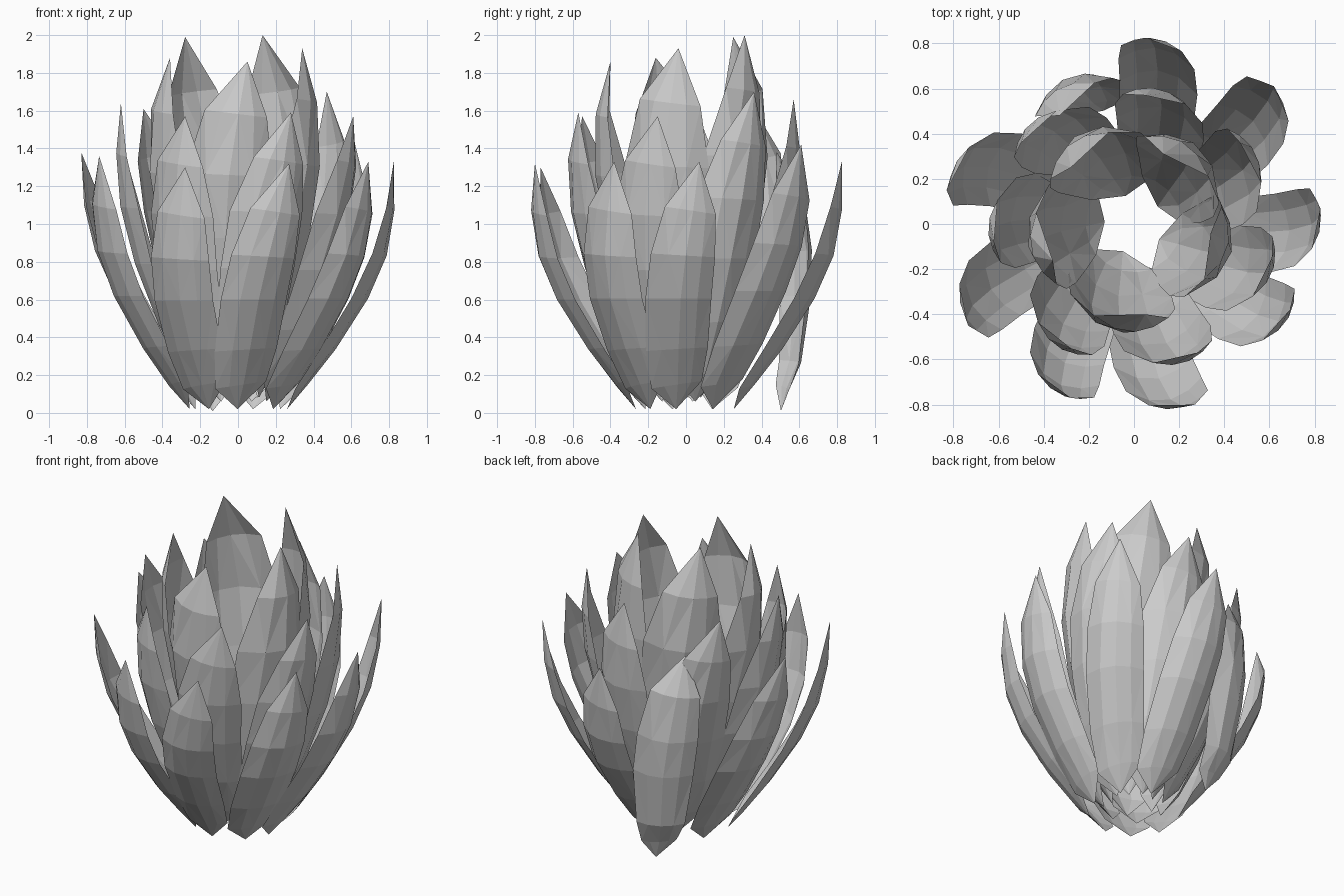
import bpy
from math import sin, cos, atan2, radians, hypot, pi

# Spine profiles: (radius, height, half width), base to tip
PROFILES = {
    "outer": [(.265, .02, 0), (.37, .15, .135), (.515, .34, .165), (.685, .61, .175),
              (.785, .84, .17), (.83, 1.08, .135), (.835, 1.34, 0)],
    "middle": [(.18, .06, 0), (.28, .20, .135), (.415, .46, .18), (.54, .78, .20),
               (.62, 1.08, .20), (.65, 1.36, .14), (.635, 1.62, 0)],
    "inner": [(.13, .08, 0), (.21, .26, .14), (.315, .60, .20), (.40, .97, .235),
              (.455, 1.32, .235), (.445, 1.66, .165), (.37, 1.95, 0)],
    "loose": [(.52, .01, 0), (.56, .13, .11), (.63, .27, .15), (.69, .62, .185),
              (.705, .86, .185), (.68, 1.15, .15), (.58, 1.38, 0)],
}

# Each leaf: centre angle in degrees, tip x, y, z
LEAVES = {
    "outer": [(0, .825, .07, 1.33), (-34, .69, -.38, 1.33), (-79, .27, -.80, 1.32),
              (-114, -.28, -.77, 1.30), (-153, -.735, -.45, 1.36), (160, -.83, .15, 1.38),
              (84, .05, .825, 1.33), (44, .62, .61, 1.42)],
    "loose": [(114, -.33, .48, 1.38)],
    "middle": [(-22, .61, -.15, 1.57), (-74, .28, -.57, 1.59), (-124, -.28, -.55, 1.57),
               (180, -.62, -.08, 1.64), (131, -.50, .36, 1.61), (78, .05, .57, 1.66),
               (27, .47, .36, 1.70)],
    "inner": [(118, -.28, .25, 1.99), (48, .13, .31, 2.0), (-20, .34, -.04, 1.93),
              (-101, .05, -.40, 1.86), (187, -.36, -.16, 1.88)],
}
LEAN = {"outer": .20, "middle": .2, "inner": .2, "loose": .16}
ACROSS = [-1, -.45, .1, .6, 1]


def leaf(name, kind, angle, tx, ty, tz):
    prof = PROFILES[kind]
    n = len(prof) - 1
    z0, z1 = prof[0][1], prof[-1][1]
    rs = hypot(tx, ty) / prof[-1][0]
    a0 = radians(angle)
    drift = (atan2(ty, tx) - a0 + pi) % (2 * pi) - pi
    verts, faces = [], []
    for i, (r, z, w) in enumerate(prof):
        t = i / n
        z = z0 + (z - z0) * (tz - z0) / (z1 - z0)
        r *= 1 + (rs - 1) * t ** 2
        # spine leans sideways, reaching the given tip
        a = a0 + drift * (t ** 3 if t > .6 else .36 * t) - LEAN[kind] * (1 - t) ** 1.3
        for u in ([0] if i in (0, n) else ACROSS):
            off = u * w
            rr = r - 2.5 * off * off + .2 * w * w
            lift = .06 * u * (.5 - t)
            verts.append((rr * cos(a) - off * sin(a), rr * sin(a) + off * cos(a), z + lift))
    m = len(ACROSS)
    for j in range(m - 1):
        faces.append((0, 2 + j, 1 + j))
        for i in range(n - 2):
            b = 1 + i * m + j
            # alternate the diagonals for a faceted surface
            if (i + j) % 2:
                faces += [(b, b + 1, b + m), (b + 1, b + m + 1, b + m)]
            else:
                faces += [(b, b + 1, b + m + 1), (b, b + m + 1, b + m)]
        b = 1 + (n - 2) * m + j
        faces.append((b, b + 1, len(verts) - 1))
    me = bpy.data.meshes.new(name)
    me.from_pydata(verts, [], faces)
    me.update()
    ob = bpy.data.objects.new(name, me)
    bpy.context.collection.objects.link(ob)


# Three whorls of leaves plus one loose leaf at the back
for kind, rows in LEAVES.items():
    for k, row in enumerate(rows):
        leaf(f"{kind}_leaf_{k + 1}", kind, *row)
